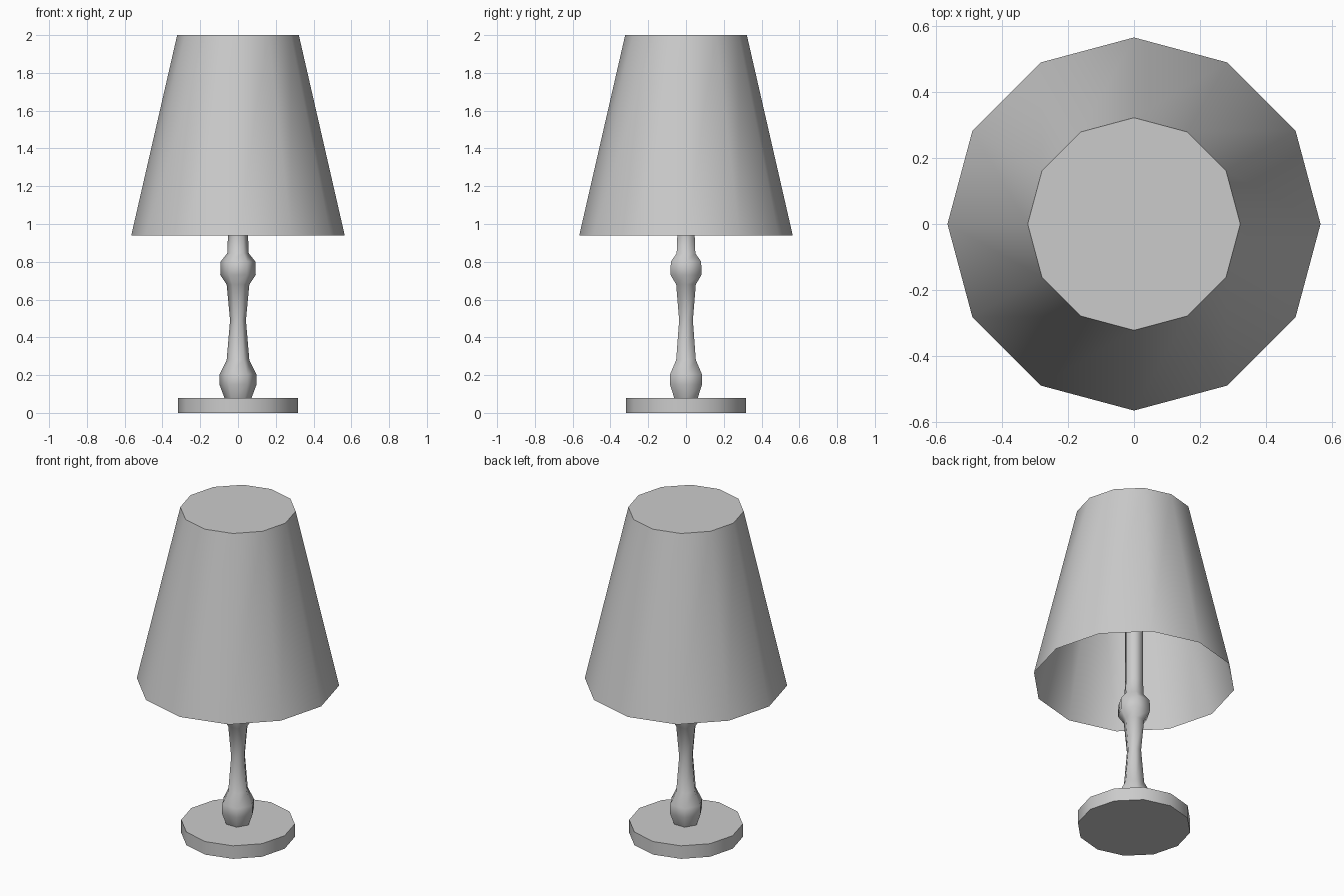
import bpy, bmesh
from math import cos, sin, pi, radians

if "Cube" in bpy.data.objects:
    bpy.data.objects.remove(bpy.data.objects["Cube"])


def lathe(name, profile, sides, cap_bottom=True, cap_top=True):
    """Spin (radius, z) points around z; the first vertex lies on +x."""
    bm = bmesh.new()
    rings = [[bm.verts.new((r * cos(2 * pi * i / sides), r * sin(2 * pi * i / sides), z))
              for i in range(sides)] for r, z in profile]
    for a, b in zip(rings, rings[1:]):
        for i in range(sides):
            j = (i + 1) % sides
            bm.faces.new((a[i], a[j], b[j], b[i]))
    if cap_bottom:
        bm.faces.new(rings[0][::-1])
    if cap_top:
        bm.faces.new(rings[-1])
    mesh = bpy.data.meshes.new(name)
    bm.to_mesh(mesh)
    bm.free()
    obj = bpy.data.objects.new(name, mesh)
    bpy.context.collection.objects.link(obj)
    bpy.ops.object.select_all(action='DESELECT')
    obj.select_set(True)
    bpy.context.view_layer.objects.active = obj
    bpy.ops.object.shade_smooth_by_angle(angle=radians(62))
    return obj


# Disc foot
lathe("base", [(0.317, 0), (0.317, 0.08)], 12)

# Six-sided turned stem, running up to the top of the shade
lathe("stem", [(0.072, 0.08), (0.098, 0.15), (0.097, 0.205), (0.06, 0.28),
               (0.042, 0.49), (0.06, 0.68), (0.094, 0.73), (0.093, 0.80),
               (0.057, 0.845), (0.053, 0.94), (0.053, 1.998)], 6,
      cap_bottom=False)

# Thin shade, closed on top and open below
lathe("lamp_shade", [(0.565, 0.94), (0.322, 2.0)], 12, cap_bottom=False)
